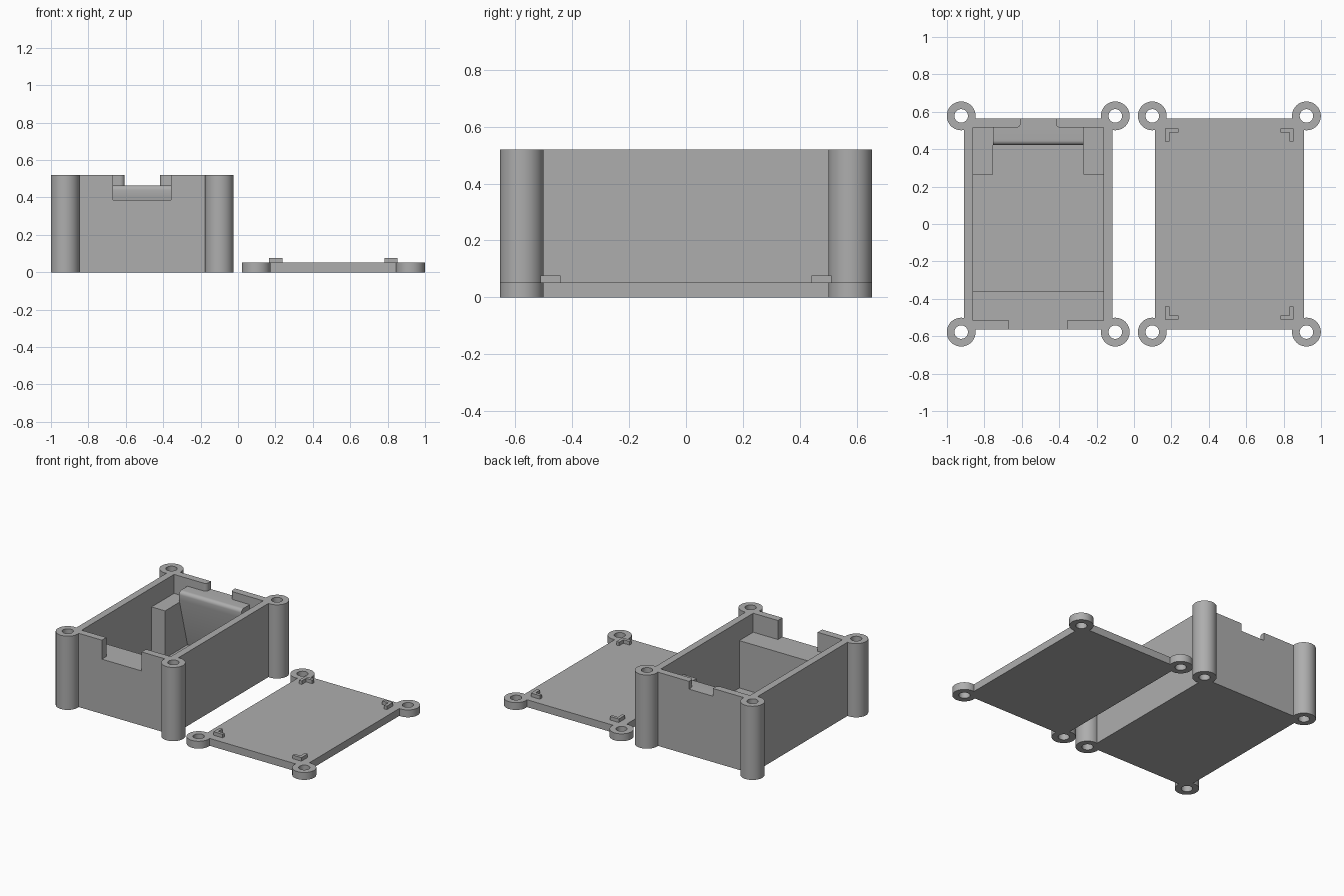
import bpy, bmesh, math
from mathutils import Vector

old = bpy.data.objects.get("Cube")
if old:
    bpy.data.objects.remove(old, do_unlink=True)

grey = bpy.data.materials.new("mid_grey")
grey.use_nodes = True
COLOUR = (0.42, 0.42, 0.42, 1)
grey.diffuse_color = COLOUR
grey.node_tree.nodes["Principled BSDF"].inputs["Base Color"].default_value = COLOUR

HEIGHT, FLOOR = 0.52, 0.052        # case height, floor and lid thickness
HALF_Y, POST_Y = 0.565, 0.578
POST_R, HOLE_R = 0.077, 0.036
BOX_X, LID_X = -0.512, 0.51        # centres of the two halves
HALF_X, POST_X = 0.398, 0.412
WALL = 0.05
IN_X, IN_Y = HALF_X - WALL, HALF_Y - WALL


def prism(name, profile, start, along):
    """Extrude a closed profile of 3D points along a vector."""
    bm = bmesh.new()
    face = bm.faces.new([bm.verts.new(Vector(p) + Vector(start)) for p in profile])
    ext = bmesh.ops.extrude_face_region(bm, geom=[face])
    verts = [g for g in ext["geom"] if isinstance(g, bmesh.types.BMVert)]
    bmesh.ops.translate(bm, vec=along, verts=verts)
    bmesh.ops.recalc_face_normals(bm, faces=bm.faces)
    mesh = bpy.data.meshes.new(name)
    bm.to_mesh(mesh)
    bm.free()
    mesh.materials.append(grey)
    obj = bpy.data.objects.new(name, mesh)
    bpy.context.collection.objects.link(obj)
    return obj


def block(name, x, y, z):
    pts = [(x[0], y[0], 0), (x[1], y[0], 0), (x[1], y[1], 0), (x[0], y[1], 0)]
    return prism(name, pts, (0, 0, z[0]), (0, 0, z[1] - z[0]))


def cylinder(name, x, y, r, z0, z1, n=64):
    pts = [(x + r * math.cos(math.tau * i / n), y + r * math.sin(math.tau * i / n), 0)
           for i in range(n)]
    return prism(name, pts, (0, 0, z0), (0, 0, z1 - z0))


def arc(cx, cy, r, a0, a1, n=8):
    steps = [math.radians(a0 + (a1 - a0) * i / n) for i in range(n + 1)]
    return [(cx + r * math.cos(a), cy + r * math.sin(a)) for a in steps]


def combine(obj, other, operation):
    """Apply a boolean and discard the second shape."""
    mod = obj.modifiers.new(operation, 'BOOLEAN')
    mod.operation, mod.solver, mod.object = operation, 'EXACT', other
    bpy.context.view_layer.objects.active = obj
    bpy.ops.object.modifier_apply(modifier=mod.name)
    bpy.data.objects.remove(other, do_unlink=True)


def posted_slab(name, cx, height):
    """Rectangular slab with a bored round post at each corner."""
    slab = block(name, (cx - HALF_X, cx + HALF_X), (-HALF_Y, HALF_Y), (0, height))
    corners = [(cx + sx * POST_X, sy * POST_Y) for sx in (-1, 1) for sy in (-1, 1)]
    for x, y in corners:
        combine(slab, cylinder("post", x, y, POST_R, 0, height), 'UNION')
    for x, y in corners:
        combine(slab, cylinder("bore", x, y, HOLE_R, -0.1, height + 0.1), 'DIFFERENCE')
    return slab


# Case: hollowed slab with front and back notches
case = posted_slab("case", BOX_X, HEIGHT)
combine(case, block("cavity", (BOX_X - IN_X, BOX_X + IN_X), (-IN_Y, IN_Y),
                    (FLOOR, 0.7)), 'DIFFERENCE')
SHELF_Z, RAIL_Z = 0.386, 0.465
combine(case, block("front_notch", (BOX_X - 0.155, BOX_X + 0.155), (-0.7, 0.05 - IN_Y),
                    (SHELF_Z, 0.7)), 'DIFFERENCE')

# Back notch flares with rounded corners on its inner side
R, HALF_NOTCH = 0.025, 0.094
right = arc(HALF_NOTCH + R, IN_Y + R, R, 270, 180)
outline = ([(HALF_NOTCH + R, IN_Y - 0.05)] + right + [(HALF_NOTCH, 0.7)])
outline += [(-x, y) for x, y in reversed(outline)]
combine(case, prism("back_notch", [(BOX_X + x, y, 0) for x, y in outline],
                    (0, 0, RAIL_Z), (0, 0, 0.2)), 'DIFFERENCE')

# Shelf behind the front wall and two blocks in the back corners
block("front_shelf", (BOX_X - IN_X, BOX_X + IN_X), (-IN_Y, -0.36), (FLOOR, SHELF_Z))
INNER = 0.243
for side, s in (("left", 1), ("right", -1)):
    block(side + "_back_block", sorted((BOX_X + s * INNER, BOX_X + s * IN_X)),
          (0.265, IN_Y), (FLOOR, SHELF_Z))

# Back rail: rounded lip tapering down to the foot of the wall
lip = [(IN_Y, FLOOR), (0.422, 0.405)] + arc(0.447, RAIL_Z - 0.025, 0.025, 180, 90) + [(IN_Y, RAIL_Z)]
rail = prism("back_rail", [(0, y, z) for y, z in lip],
             (BOX_X - INNER, 0, 0), (2 * INNER, 0, 0))

# Lid with four L-shaped locating clips
lid = posted_slab("lid", LID_X, FLOOR)
LEG, THICK = 0.07, 0.022
for sx in (-1, 1):
    for sy in (-1, 1):
        ell = [(0, 0), (LEG, 0), (LEG, THICK), (THICK, THICK), (THICK, LEG), (0, LEG)]
        pts = [(LID_X + sx * (0.343 - a), sy * (0.511 - b), 0) for a, b in ell]
        prism("lid_clip", pts, (0, 0, FLOOR - 0.01), (0, 0, 0.035))

# Smooth the round surfaces, keep edges crisp
bpy.ops.object.select_all(action='DESELECT')
for obj in (case, rail, lid):
    obj.select_set(True)
bpy.context.view_layer.objects.active = case
bpy.ops.object.shade_smooth_by_angle(angle=math.radians(30))
